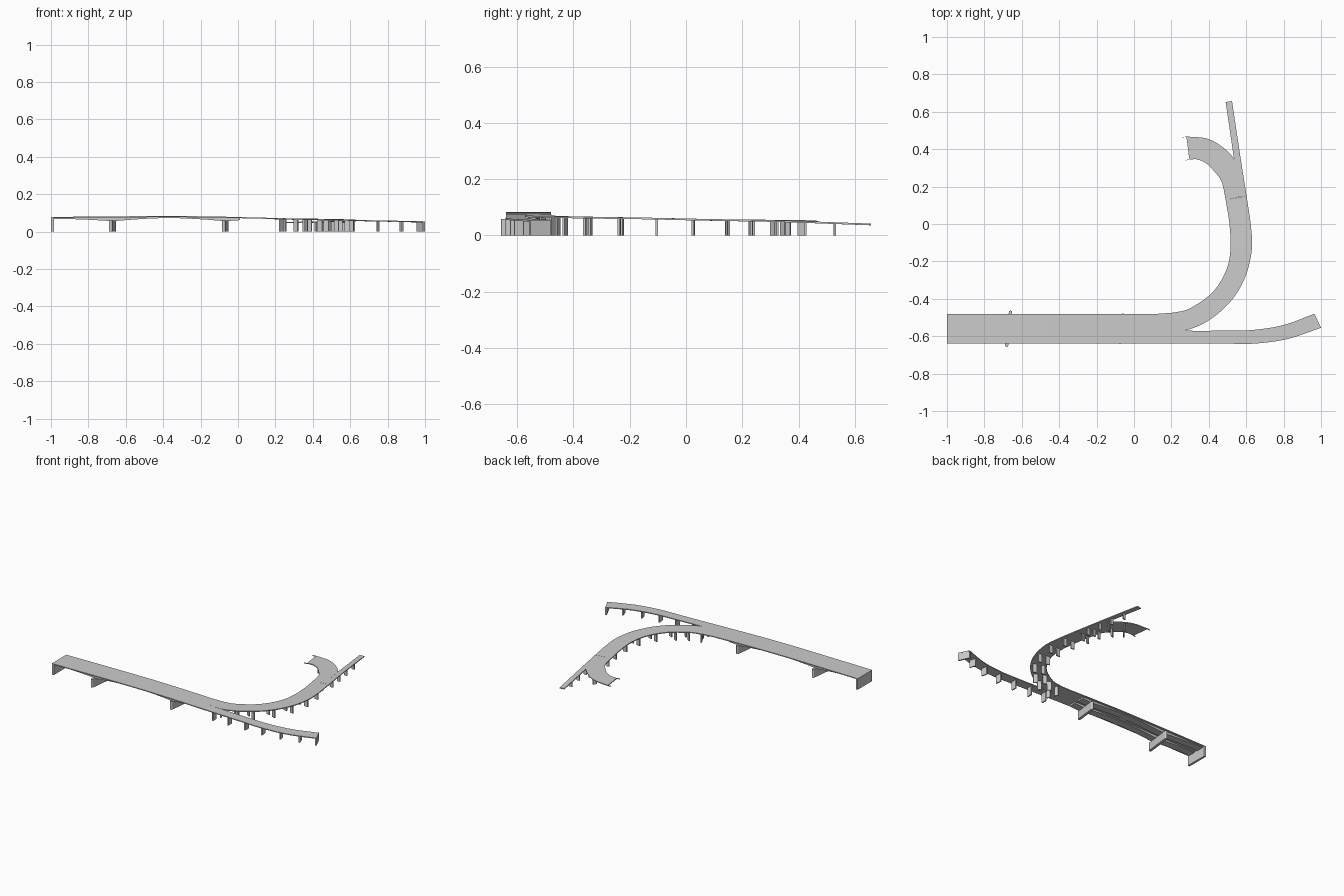
import bpy, bmesh, math
from mathutils import Vector

if "Cube" in bpy.data.objects:
    bpy.data.objects.remove(bpy.data.objects["Cube"])

THICK = 0.006


def make_object(name, bm):
    bmesh.ops.recalc_face_normals(bm, faces=bm.faces)
    me = bpy.data.meshes.new(name)
    bm.to_mesh(me)
    bm.free()
    ob = bpy.data.objects.new(name, me)
    bpy.context.collection.objects.link(ob)
    return ob


def smooth_rows(rows, n=8):
    # Catmull-Rom through rows of (left x, left y, right x, right y, z)
    pts = [tuple(2 * a - b for a, b in zip(rows[0], rows[1]))] + rows
    pts.append(tuple(2 * a - b for a, b in zip(rows[-1], rows[-2])))
    out = []
    for i in range(1, len(pts) - 2):
        for k in range(n):
            t = k / n
            out.append([0.5 * (2 * b + (c - a) * t + (2 * a - 5 * b + 4 * c - d) * t * t
                               + (3 * b - a - 3 * c + d) * t ** 3)
                        for a, b, c, d in zip(*pts[i - 1:i + 3])])
    out.append(list(rows[-1]))
    return out


def loft(name, sections):
    # Closed solid through equal-sized rings
    bm = bmesh.new()
    rings = [[bm.verts.new(p) for p in s] for s in sections]
    m = len(rings[0])
    for a, b in zip(rings, rings[1:]):
        for j in range(m):
            bm.faces.new((a[j], a[(j + 1) % m], b[(j + 1) % m], b[j]))
    bm.faces.new(rings[0])
    bm.faces.new(rings[-1][::-1])
    return make_object(name, bm)


def deck(name, rows):
    s = smooth_rows(rows)
    loft(name, [[(a, b, z), (c, d, z), (c, d, z - THICK), (a, b, z - THICK)]
                for a, b, c, d, z in s])
    return s


def wall(name, p, q, thick, top, round_ends=False):
    # Upright wall from p to q in plan, standing on the ground
    p, q = Vector(p), Vector(q)
    u = (q - p).normalized()
    v = Vector((-u.y, u.x)) * thick / 2
    if round_ends:
        r = thick / 2
        ang = [math.pi * k / 6 for k in range(7)]
        ring = [q - v * math.cos(a) + u * r * math.sin(a) for a in ang]
        ring += [p + v * math.cos(a) - u * r * math.sin(a) for a in ang]
    else:
        ring = [p - v, q - v, q + v, p + v]
    return loft(name, [[(c.x, c.y, z) for c in ring] for z in (0, top)])


def bents(name, samples, distances, spans):
    # Thin blade piers across the deck at given distances along it
    run, i = 0.0, 0
    mids = [Vector(((a + c) / 2, (b + d) / 2)) for a, b, c, d, z in samples]
    for k, dist in enumerate(distances):
        while i < len(mids) - 2 and run + (mids[i + 1] - mids[i]).length < dist:
            run += (mids[i + 1] - mids[i]).length
            i += 1
        t = min(1, (dist - run) / (mids[i + 1] - mids[i]).length)
        a, b, c, d, z = [x + (y - x) * t for x, y in zip(samples[i], samples[i + 1])]
        L, R = Vector((a, b)), Vector((c, d))
        for j, (f, g) in enumerate(spans):
            wall(f"{name}_{k}_{j}", L.lerp(R, f), L.lerp(R, g), 0.008, z - THICK / 2)


# Road decks
main = deck("main_deck", [(x, -0.48, x, -0.64, z) for x, z in
            [(-1, 0.078), (-0.7, 0.081), (-0.35, 0.083), (-0.1, 0.080), (0.13, 0.0745)]])
exit_road = deck("exit_deck", [
    (0.13, -0.56, 0.13, -0.64, 0.0745), (0.265, -0.57, 0.265, -0.64, 0.0705),
    (0.5, -0.57, 0.5, -0.64, 0.065), (0.64, -0.566, 0.65, -0.639, 0.062),
    (0.8, -0.54, 0.82, -0.615, 0.0585), (0.965, -0.48, 1.0, -0.555, 0.055)])
curve_road = deck("curved_deck", [
    (0.13, -0.48, 0.13, -0.56, 0.0745), (0.22, -0.472, 0.265, -0.57, 0.071),
    (0.30, -0.45, 0.40, -0.515, 0.069), (0.415, -0.37, 0.52, -0.41, 0.067),
    (0.49, -0.255, 0.596, -0.28, 0.065), (0.516, -0.135, 0.63, -0.135, 0.063),
    (0.51, 0, 0.625, -0.01, 0.060), (0.49, 0.13, 0.602, 0.15, 0.057)])
loop_road = deck("loop_deck", [
    (0.49, 0.13, 0.566, 0.145, 0.057), (0.468, 0.227, 0.552, 0.24, 0.056),
    (0.425, 0.286, 0.535, 0.345, 0.055), (0.385, 0.325, 0.468, 0.415, 0.054),
    (0.34, 0.345, 0.388, 0.457, 0.053), (0.296, 0.345, 0.28, 0.468, 0.051)])
ramp_road = deck("ramp_deck", [
    (0.564, 0.145, 0.602, 0.15, 0.057), (0.535, 0.345, 0.571, 0.345, 0.053),
    (0.49, 0.652, 0.524, 0.657, 0.042)])

# Kerb stubs projecting from the unfinished loop end
for n, (p, q) in enumerate([((0.297, 0.345), (0.275, 0.341)), ((0.285, 0.468), (0.258, 0.463))]):
    loft(f"loop_kerb_{n}", [[(x, y - 0.001, 0.051), (x, y + 0.001, 0.051),
                             (x, y + 0.001, 0.045), (x, y - 0.001, 0.045)] for x, y in (p, q)])

# Haunched box girders under the main spans, deepest at the piers
for n, yc in enumerate((-0.60, -0.52)):
    sections = []
    for k in range(41):
        x = -1 + 1.01 * k / 40
        near = min(abs(x + 0.67), abs(x + 0.07))
        depth = 0.005 + 0.016 * max(0, 1 - near / 0.3) ** 1.6
        top = 0.0725 + 0.005 * max(0, 1 - ((x + 0.35) / 0.6) ** 2)
        hw = 0.026
        sections.append([(x, yc - hw, top), (x, yc + hw, top),
                         (x, yc + hw, top - depth), (x, yc - hw, top - depth)])
    loft(f"box_girder_{n}", sections)

# Abutments and river piers
wall("west_abutment", (-0.9925, -0.64), (-0.9925, -0.48), 0.015, 0.074)
wall("east_abutment", (0.994, -0.555), (0.960, -0.482), 0.010, 0.052)
wall("river_pier_west", (-0.681, -0.648), (-0.660, -0.472), 0.018, 0.058, True)
wall("river_pier_east", (-0.076, -0.632), (-0.060, -0.488), 0.018, 0.058, True)

# Blade piers under the viaducts
pair = [(0.12, 0.36), (0.64, 0.88)]
bents("exit_pier", exit_road, [0.11, 0.23, 0.36, 0.49, 0.62, 0.75], [(0.22, 0.78)])
bents("curve_pier", curve_road, [0.11, 0.21, 0.30, 0.43, 0.56, 0.69, 0.82], pair)
bents("loop_pier", loop_road, [0.01, 0.10, 0.20, 0.29], pair)
bents("ramp_pier", ramp_road, [0.08, 0.18, 0.28, 0.385], [(0.2, 0.8)])
